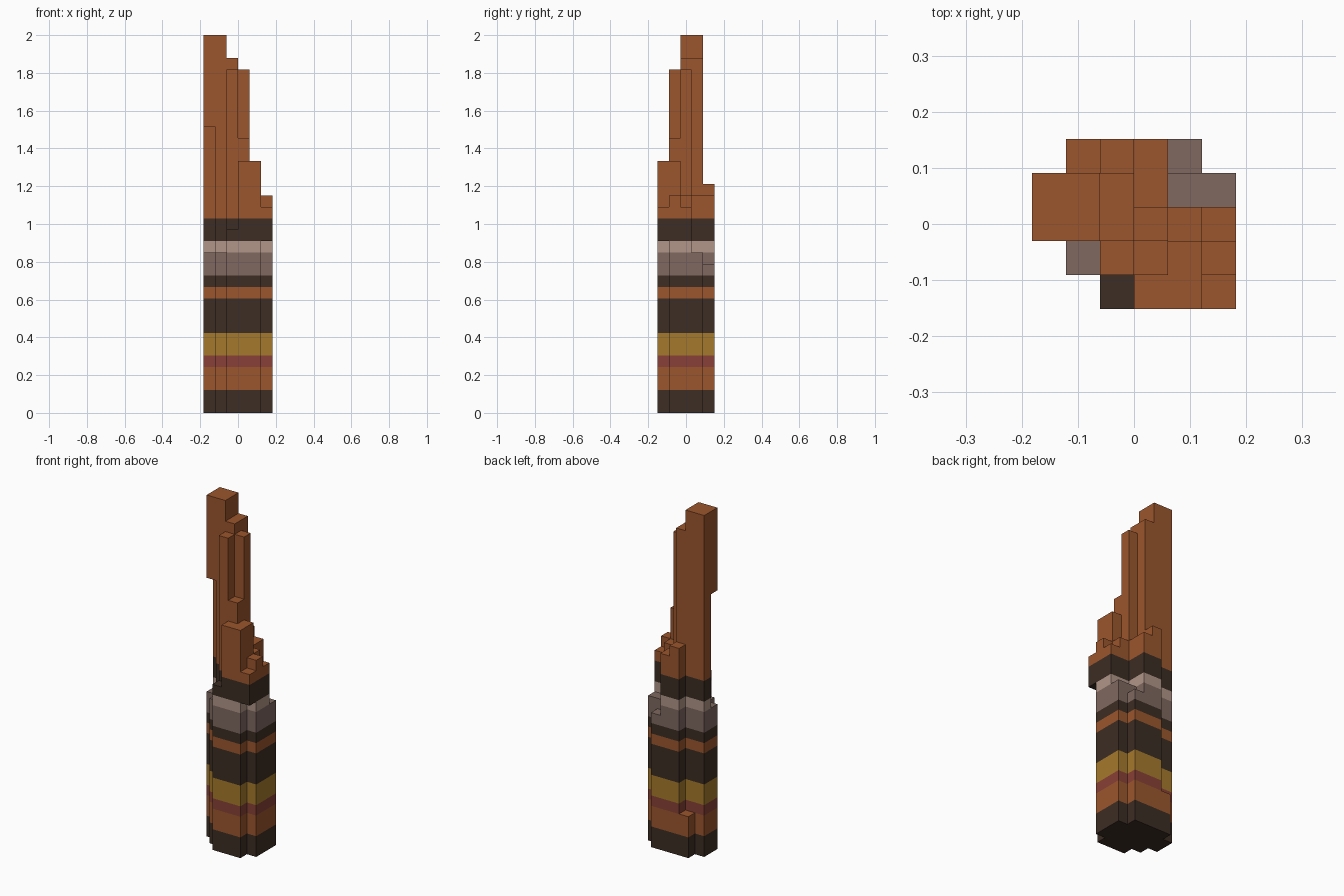
import bpy, bmesh
from mathutils import Vector

cube = bpy.data.objects.get("Cube")
if cube:
    bpy.data.objects.remove(cube)

LAYERS = 33
CELL = 2 / LAYERS
NX, NY = 6, 5

# Column heights in layers: rows run front to back, entries run from -x to +x
HEIGHTS = [
    [0, 0, 16, 22, 22, 18],
    [0, 14, 30, 24, 22, 19],
    [33, 33, 31, 30, 19, 18],
    [33, 33, 31, 19, 14, 14],
    [0, 4, 20, 19, 13, 0],
]
# Empty spans under overhanging blocks: (column, row): (from layer, to layer)
GAPS = {(0, 2): (14, 25), (5, 0): (0, 15)}

# Bands from the ground up: name, top layer, colour
COLOURS = {
    "dark brown": (60, 45, 36),
    "orange clay": (155, 86, 45),
    "red clay": (136, 64, 55),
    "ochre": (165, 122, 44),
    "grey clay": (126, 104, 96),
    "pale clay": (177, 150, 136),
}
BANDS = [
    ("base_band", 2, "dark brown"),
    ("lower_orange_band", 4, "orange clay"),
    ("red_band", 5, "red clay"),
    ("ochre_band", 7, "ochre"),
    ("middle_dark_band", 10, "dark brown"),
    ("thin_orange_band", 11, "orange clay"),
    ("thin_dark_band", 12, "dark brown"),
    ("grey_band", 14, "grey clay"),
    ("pale_band", 15, "pale clay"),
    ("upper_dark_band", 17, "dark brown"),
    ("spire", LAYERS, "orange clay"),
]


def linear(v):
    v /= 255
    return v / 12.92 if v <= 0.04045 else ((v + 0.055) / 1.055) ** 2.4


def make_material(name, rgb):
    mat = bpy.data.materials.new(name)
    mat.use_nodes = True
    colour = (*map(linear, rgb), 1)
    mat.diffuse_color = colour
    bsdf = mat.node_tree.nodes["Principled BSDF"]
    bsdf.inputs["Base Color"].default_value = colour
    bsdf.inputs["Roughness"].default_value = 0.9
    return mat


def filled(i, j, k):
    if not (0 <= i < NX and 0 <= j < NY and 0 <= k < HEIGHTS[j][i]):
        return False
    low, high = GAPS.get((i, j), (0, 0))
    return not low <= k < high


def add_side(bm, cell, axis, sign):
    """Add one exposed square of a block, facing along the signed axis."""
    normal, u, v = (Vector((0, 0, 0)) for _ in range(3))
    normal[axis] = sign
    u[(axis + 1) % 3] = 0.5
    v[(axis + 2) % 3] = 0.5 * sign
    mid = Vector(cell) + Vector((0.5, 0.5, 0.5)) + normal / 2
    ring = (mid - u - v, mid + u - v, mid + u + v, mid - u + v)
    shift = Vector((NX / 2, NY / 2, 0))
    bm.faces.new([bm.verts.new((p - shift) * CELL) for p in ring])


def make_band(name, bottom, top, mat):
    bm = bmesh.new()
    for k in range(bottom, top):
        for j in range(NY):
            for i in range(NX):
                if not filled(i, j, k):
                    continue
                for axis in range(3):
                    for sign in (-1, 1):
                        near = [i, j, k]
                        near[axis] += sign
                        if not filled(*near):
                            add_side(bm, (i, j, k), axis, sign)
    # Weld the squares and merge flat areas into large faces
    bmesh.ops.remove_doubles(bm, verts=bm.verts, dist=CELL / 100)
    bmesh.ops.dissolve_limit(bm, angle_limit=0.01, verts=bm.verts, edges=bm.edges)
    mesh = bpy.data.meshes.new(name)
    bm.to_mesh(mesh)
    bm.free()
    mesh.materials.append(mat)
    obj = bpy.data.objects.new(name, mesh)
    bpy.context.collection.objects.link(obj)


materials = {name: make_material(name, rgb) for name, rgb in COLOURS.items()}
start = 0
for band, end, colour_name in BANDS:
    make_band(band, start, end, materials[colour_name])
    start = end
